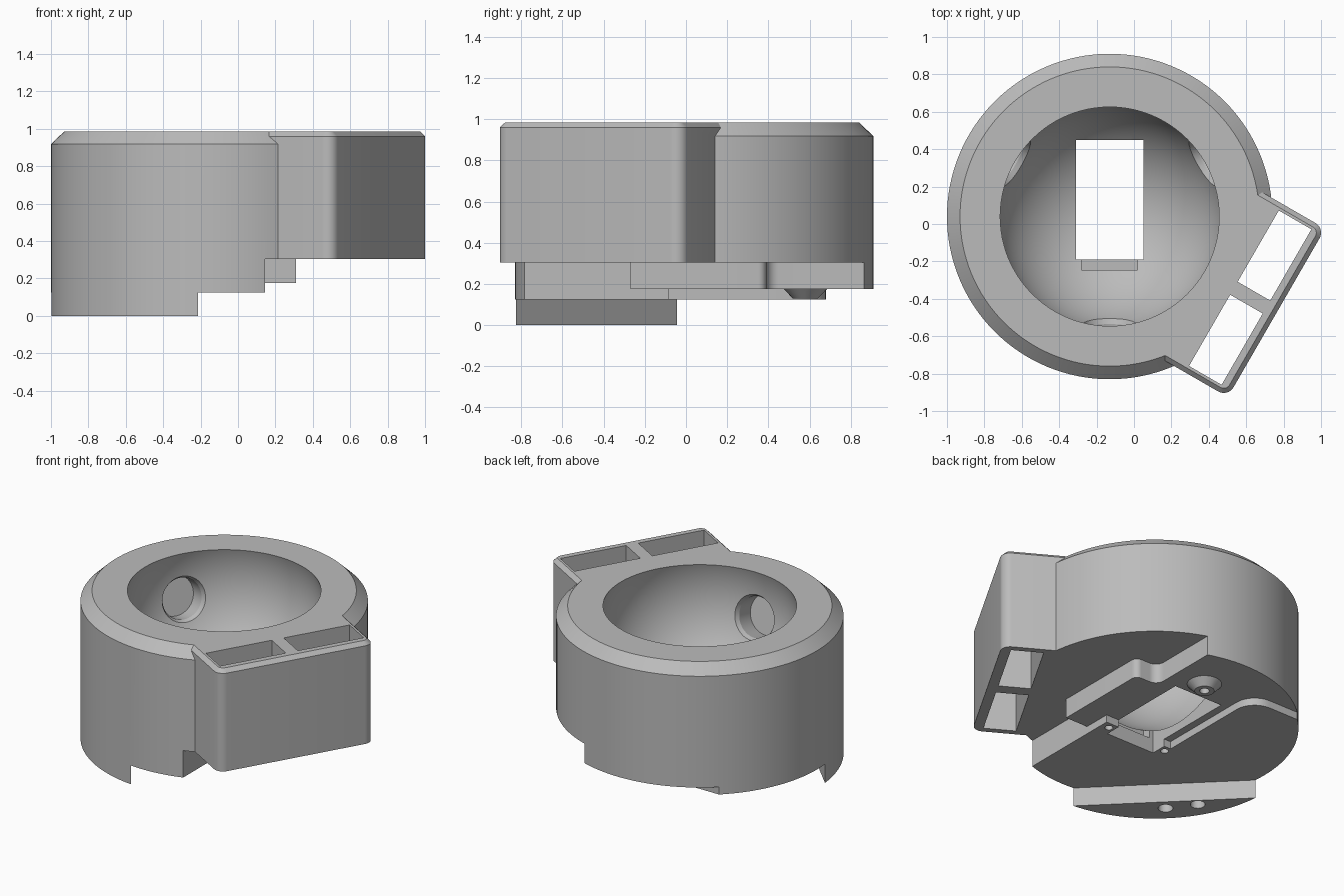
import bpy, bmesh, math
from mathutils import Vector, Matrix

cube = bpy.data.objects.get("Cube")
if cube:
    bpy.data.objects.remove(cube, do_unlink=True)

AXIS = Vector((-0.13, 0.04, 0))      # axis of the round housing
RADIUS = 0.87
BALL = AXIS + Vector((0, 0, 0.815))  # centre of the ball cavity
TOP = 0.985

grey = bpy.data.materials.new("plain grey")
grey.use_nodes = True
colour = (0.5, 0.5, 0.5, 1)
grey.diffuse_color = colour
grey.node_tree.nodes["Principled BSDF"].inputs["Base Color"].default_value = colour


def make(name, bm):
    bmesh.ops.recalc_face_normals(bm, faces=bm.faces)
    mesh = bpy.data.meshes.new(name)
    bm.to_mesh(mesh)
    bm.free()
    mesh.materials.append(grey)
    obj = bpy.data.objects.new(name, mesh)
    bpy.context.collection.objects.link(obj)
    return obj


def fillet(points, steps=8):
    """Round each square corner that is given a radius as third value."""
    out = []
    for i, p in enumerate(points):
        c = Vector(p[:2])
        if len(p) < 3:
            out.append(c)
            continue
        a = (Vector(points[i - 1][:2]) - c).normalized()
        b = (Vector(points[(i + 1) % len(points)][:2]) - c).normalized()
        for k in range(steps + 1):
            t = math.pi / 2 * k / steps
            out.append(c + p[2] * (a * (1 - math.sin(t)) + b * (1 - math.cos(t))))
    return out


def prism(name, points, z0, z1, chamfer=0):
    bm = bmesh.new()
    base = bm.faces.new([bm.verts.new((p.x, p.y, z0)) for p in fillet(points)])
    ext = bmesh.ops.extrude_face_region(bm, geom=[base])["geom"]
    moved = [v for v in ext if isinstance(v, bmesh.types.BMVert)]
    bmesh.ops.translate(bm, verts=moved, vec=(0, 0, z1 - z0))
    if chamfer:
        rim = [e for e in bm.edges if all(v.co.z > z1 - 1e-4 for v in e.verts)]
        bmesh.ops.bevel(bm, geom=rim, offset=chamfer, segments=1, affect='EDGES')
    return make(name, bm)


def box(name, x0, x1, y0, y1, z0, z1):
    return prism(name, [(x0, y0), (x1, y0), (x1, y1), (x0, y1)], z0, z1)


def lathe(name, profile, origin, direction=(0, 0, 1), sides=48):
    """Solid of revolution from (radius, height) rings with flat caps."""
    bm = bmesh.new()
    rings = []
    for r, h in profile:
        rings.append([bm.verts.new((r * math.cos(2 * math.pi * k / sides),
                                    r * math.sin(2 * math.pi * k / sides), h))
                      for k in range(sides)])
    for lo, hi in zip(rings, rings[1:]):
        for k in range(sides):
            n = (k + 1) % sides
            bm.faces.new((lo[k], lo[n], hi[n], hi[k]))
    bm.faces.new(rings[0])
    bm.faces.new(rings[-1])
    turn = Vector(direction).to_track_quat('Z', 'Y').to_matrix().to_4x4()
    bm.transform(Matrix.Translation(origin) @ turn)
    return make(name, bm)


def combine(obj, other, operation):
    mod = obj.modifiers.new("combine", 'BOOLEAN')
    mod.operation = operation
    mod.solver = 'EXACT'
    mod.object = other
    bpy.context.view_layer.objects.active = obj
    bpy.ops.object.modifier_apply(modifier=mod.name)
    bpy.data.objects.remove(other, do_unlink=True)


def cut(other):
    combine(housing, other, 'DIFFERENCE')


# Round housing with chamfered rim
housing = lathe("ball_housing",
                [(RADIUS, 0), (RADIUS, 0.918), (0.80, TOP)], AXIS, sides=128)

# Underside steps: foot segment, lower slab, middle slab
cut(prism("foot_cutter", [(-1.54, 0.5), (0.46, -1.5), (2.5, -1.5), (2.5, 2), (-1.54, 2)],
          -0.2, 0.125))
cut(prism("lower_cutter", [(0.145, -1.5), (0.145, -0.085), (-0.36, -0.085),
                           (-0.36, 0.68, 0.14), (-2, 0.68), (-2, 2), (2, 2), (2, -1.5)],
          -0.3, 0.175))
cut(prism("middle_cutter", [(0.145, -1.6), (0.145, -0.27), (0.31, -0.27),
                            (0.31, 0.39, 0.04), (0.145, 0.39, 0.06), (0.145, 1.6),
                            (2.1, 1.6), (2.1, -1.6)], -0.4, 0.305))

# Side pocket block, laid out along its outward normal and its length
NORMAL = Vector((math.cos(math.radians(-30)), math.sin(math.radians(-30))))
LENGTH = Vector((-NORMAL.y, NORMAL.x))


def pocket_rect(n0, n1, t0, t1, radius=None):
    pts = []
    for n, t in ((n0, t0), (n1, t0), (n1, t1), (n0, t1)):
        p = AXIS.xy + NORMAL * n + LENGTH * t
        pts.append((p.x, p.y, radius) if radius and n == n1 else (p.x, p.y))
    return pts


combine(housing, prism("pocket_block", pocket_rect(0.6, 1.03, -0.52, 0.52, 0.06),
                       0.305, TOP, 0.025), 'UNION')
for t0, t1 in ((-0.48, -0.04), (0.04, 0.48)):
    cut(prism("pocket_slot", pocket_rect(0.767, 0.968, t0, t1), -0.5, 1.5))

# Conical boss under the floor
combine(housing, lathe("boss", [(0.06, 0.128), (0.105, 0.175), (0.105, 0.19)],
                       Vector((-0.07, 0.58, 0)), sides=32), 'UNION')
cut(lathe("boss_hole", [(0.03, 0.05), (0.03, 0.2)], Vector((-0.07, 0.58, 0)), sides=24))

# Spherical ball cavity, open at the top
bm = bmesh.new()
bmesh.ops.create_uvsphere(bm, u_segments=96, v_segments=48, radius=0.61)
bm.transform(Matrix.Translation(BALL))
cut(make("ball_cavity", bm))
cut(lathe("opening", [(0.585, 0.9), (0.585, 1.2)], AXIS, sides=96))

# Three bearing sockets with flared mouths
for degrees in (30, 150, 270):
    a = math.radians(degrees)
    aim = Vector((math.cos(a), math.sin(a), -0.23)).normalized()
    cut(lathe("socket", [(0.165, 0.5), (0.165, 0.575), (0.145, 0.59), (0.13, 0.62),
                         (0.13, 0.74)], BALL, aim))

# Sensor window and its ledge
cut(box("window", -0.31, 0.05, -0.19, 0.45, -0.5, 0.6))
cut(box("ledge", -0.28, 0.02, -0.245, -0.18, 0.22, 0.5))

# Screw holes in the slab and in the foot
for x, y, r, z in ((0.09, -0.13, 0.025, 0.2), (-0.35, -0.13, 0.025, 0.2),
                   (-0.66, -0.49, 0.045, 0.15), (-0.78, -0.33, 0.045, 0.15)):
    cut(lathe("screw_hole", [(r, -0.2), (r, z)], Vector((x, y, 0)), sides=24))

bpy.ops.object.select_all(action='DESELECT')
housing.select_set(True)
bpy.context.view_layer.objects.active = housing
bpy.ops.object.shade_smooth_by_angle(angle=math.radians(25))
